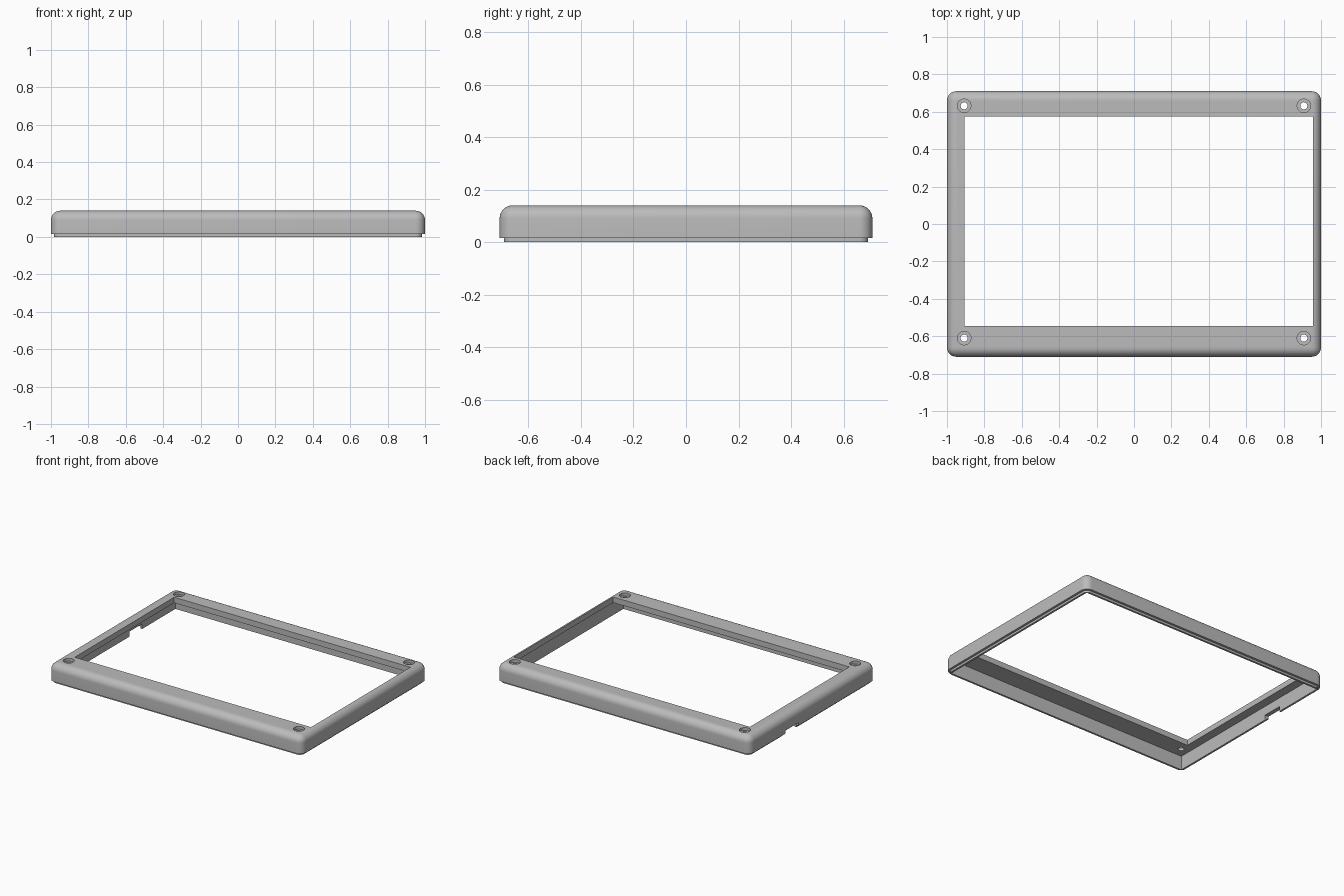
import bpy, bmesh, math
from mathutils import Matrix, Vector

if "Cube" in bpy.data.objects:
    bpy.data.objects.remove(bpy.data.objects["Cube"])

HALF_X, HALF_Y, TOP = 1.0, 0.71, 0.14
LIP_TOP, LIP_INSET, WALL, PLATE_BOTTOM = 0.015, 0.016, 0.03, 0.1

gray = bpy.data.materials.new("plain_gray")
gray.use_nodes = True
gray.diffuse_color = (0.5, 0.5, 0.5, 1)
gray.node_tree.nodes["Principled BSDF"].inputs["Base Color"].default_value = (0.5, 0.5, 0.5, 1)


def finish(bm, name):
    mesh = bpy.data.meshes.new(name)
    bm.to_mesh(mesh)
    bm.free()
    mesh.materials.append(gray)
    obj = bpy.data.objects.new(name, mesh)
    bpy.context.collection.objects.link(obj)
    return obj


def box(name, low, high, radius=0, round_top=False):
    """Box between two corners, with rounded uprights and optionally a rounded top."""
    low, high = Vector(low), Vector(high)
    bm = bmesh.new()
    place = Matrix.Translation((low + high) / 2) @ Matrix.Diagonal((*(high - low), 1))
    bmesh.ops.create_cube(bm, size=1, matrix=place)
    if radius:
        def is_round(edge):
            a, b = (v.co.z for v in edge.verts)
            return abs(a - b) > 1e-4 or (round_top and min(a, b) > high.z - 1e-4)
        bmesh.ops.bevel(bm, geom=[e for e in bm.edges if is_round(e)], offset=radius,
                        segments=8, profile=0.5, affect='EDGES')
    return finish(bm, name)


def cylinder(name, x, y, radius, bottom, top):
    bm = bmesh.new()
    bmesh.ops.create_cone(bm, cap_ends=True, segments=40, radius1=radius, radius2=radius,
                          depth=top - bottom,
                          matrix=Matrix.Translation((x, y, (bottom + top) / 2)))
    return finish(bm, name)


def combine(target, tool, operation):
    mod = target.modifiers.new(tool.name, 'BOOLEAN')
    mod.object, mod.operation, mod.solver = tool, operation, 'EXACT'
    bpy.context.view_layer.objects.active = target
    bpy.ops.object.modifier_apply(modifier=mod.name)
    bpy.data.objects.remove(tool)


# Outer shell with soft top edges, and the narrower lip under it
frame = box("bezel_frame", (-HALF_X, -HALF_Y, LIP_TOP), (HALF_X, HALF_Y, TOP), 0.05, True)
lx, ly = HALF_X - LIP_INSET, HALF_Y - LIP_INSET
combine(frame, box("lip", (-lx, -ly, 0), (lx, ly, 0.06), 0.034), 'UNION')

# Hollow underside
cx, cy = HALF_X - WALL, HALF_Y - WALL
combine(frame, box("cavity", (-cx, -cy, -0.1), (cx, cy, PLATE_BOTTOM)), 'DIFFERENCE')

# Off-centre screen opening
combine(frame, box("opening", (-0.907, -0.545, -0.2), (0.957, 0.575, 0.3)), 'DIFFERENCE')

# Cable notch in the bottom of one side wall
combine(frame, box("notch", (-1.1, 0.16, -0.1), (-0.95, 0.305, 0.036)), 'DIFFERENCE')

# Counterbored screw holes in the corners
for x in (-0.908, 0.908):
    for y in (-0.61, 0.632):
        combine(frame, cylinder("counterbore", x, y, 0.036, TOP - 0.02, 0.3), 'DIFFERENCE')
        combine(frame, cylinder("screw_hole", x, y, 0.019, 0.05, 0.25), 'DIFFERENCE')

# Smooth rounds, crisp edges
for other in bpy.context.selected_objects:
    other.select_set(False)
frame.select_set(True)
bpy.context.view_layer.objects.active = frame
bpy.ops.object.shade_smooth_by_angle(angle=math.radians(30))
